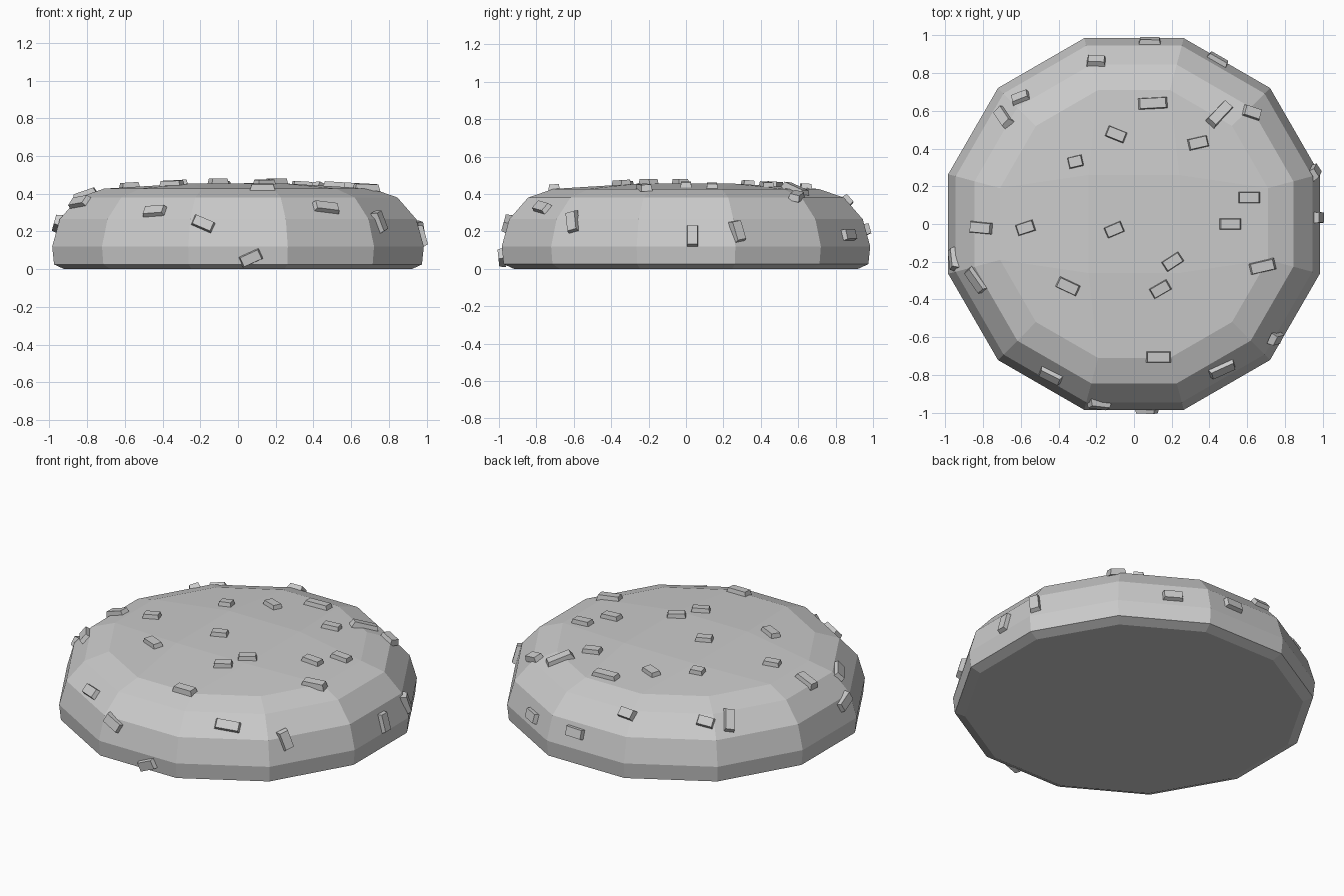
import bpy, bmesh, math
from mathutils import Vector, Matrix
from mathutils.bvhtree import BVHTree

old = bpy.data.objects.get("Cube")
if old:
    bpy.data.objects.remove(old, do_unlink=True)

SIDES = 12


def make_material(name, colour):
    mat = bpy.data.materials.new(name)
    mat.use_nodes = True
    mat.diffuse_color = colour
    mat.node_tree.nodes["Principled BSDF"].inputs["Base Color"].default_value = colour
    return mat


def add_object(name, bm, mat):
    bmesh.ops.recalc_face_normals(bm, faces=bm.faces)
    mesh = bpy.data.meshes.new(name)
    bm.to_mesh(mesh)
    mesh.materials.append(mat)
    obj = bpy.data.objects.new(name, mesh)
    bpy.context.collection.objects.link(obj)
    return obj


grey = make_material("plain grey", (0.6, 0.6, 0.6, 1))

# Bun: twelve-sided rings, closed by a nine-quad crown
bm = bmesh.new()


def add_ring(flat_radius, z):
    radius = flat_radius / math.cos(math.pi / SIDES)
    angles = [math.radians(15 + 30 * i) for i in range(SIDES)]
    return [bm.verts.new((radius * math.cos(a), radius * math.sin(a), z)) for a in angles]


profile = [(0.92, 0), (0.975, 0.025), (0.985, 0.12), (0.945, 0.265), (0.845, 0.38), (0.71, 0.427)]
rings = [add_ring(r, z) for r, z in profile]
for low, high in zip(rings, rings[1:]):
    for i in range(SIDES):
        j = (i + 1) % SIDES
        bm.faces.new((low[i], low[j], high[j], high[i]))
bm.faces.new(rings[0][::-1])

rim = rings[-1]
inner = [bm.verts.new((0.24 * sx, 0.26 * sy, 0.455))
         for sx, sy in ((1, 1), (-1, 1), (-1, -1), (1, -1))]
bm.faces.new(inner)
for k in range(4):
    a = 3 * k
    bm.faces.new((inner[k], rim[a], rim[a + 1], rim[a + 2]))
    bm.faces.new((inner[k], rim[a + 2], rim[(a + 3) % SIDES], inner[(k + 1) % 4]))
bun = add_object("bun", bm, grey)
surface = BVHTree.FromBMesh(bm)
bm.free()

# Seeds: small tapered blocks laid on the surface
seeds = bmesh.new()


def add_seed(location, normal, direction, length, height=0.035):
    along = (direction - normal * direction.dot(normal)).normalized()
    across = normal.cross(along)
    frame = Matrix((along, across, normal)).transposed().to_4x4()
    place = Matrix.Translation(location) @ frame
    block = bmesh.ops.create_cube(seeds, size=1)["verts"]
    for v in block:
        taper = 0.85 if v.co.z > 0 else 1
        v.co = place @ Vector((v.co.x * length * taper, v.co.y * 0.062 * taper, v.co.z * height + 0.007))


# Upper seeds: x, y, turn in degrees, length
upper = [
    (-0.2, 0.86, -5, 0.1), (0.1, 0.64, 3, 0.16), (0.455, 0.585, 48, 0.16),
    (0.625, 0.59, -15, 0.1), (-0.6, 0.665, 10, 0.1), (-0.69, 0.565, -42, 0.14),
    (-0.095, 0.475, -22, 0.11), (0.34, 0.43, 13, 0.11), (-0.31, 0.33, 13, 0.08),
    (0.61, 0.14, 0, 0.12), (0.51, 0, 0, 0.12), (-0.81, -0.02, -5, 0.13),
    (-0.575, -0.02, 18, 0.1), (-0.105, -0.03, 23, 0.1), (0.205, -0.2, 33, 0.11),
    (0.14, -0.345, 30, 0.11), (-0.35, -0.33, -25, 0.125), (0.68, -0.225, 13, 0.14),
    (-0.835, -0.295, -48, 0.15), (0.13, -0.705, 0, 0.135), (0.465, -0.765, 17, 0.15),
    (-0.44, -0.8, -22, 0.13)]
for x, y, turn, length in upper:
    hit, normal, _, _ = surface.ray_cast(Vector((x, y, 2)), Vector((0, 0, -1)))
    a = math.radians(turn)
    add_seed(hit, normal, Vector((math.cos(a), math.sin(a), 0)), length)

# Side seeds: bearing, height, tilt from level in degrees
side = [(-101, 0.24, -22), (-86, 0.06, 25), (-39, 0.25, -75), (2, 0.175, 90),
        (16, 0.2, -80), (63, 0.18, 0), (85, 0.21, 0), (191, 0.24, 20)]
for bearing, z, tilt in side:
    b, t = math.radians(bearing), math.radians(tilt)
    out = Vector((math.cos(b), math.sin(b), 0))
    hit, normal, _, _ = surface.ray_cast(out * 2 + Vector((0, 0, z)), -out)
    level = Vector((-out.y, out.x, 0))
    add_seed(hit, normal, level * math.cos(t) + Vector((0, 0, math.sin(t))), 0.12)
add_object("seeds", seeds, grey)
seeds.free()
